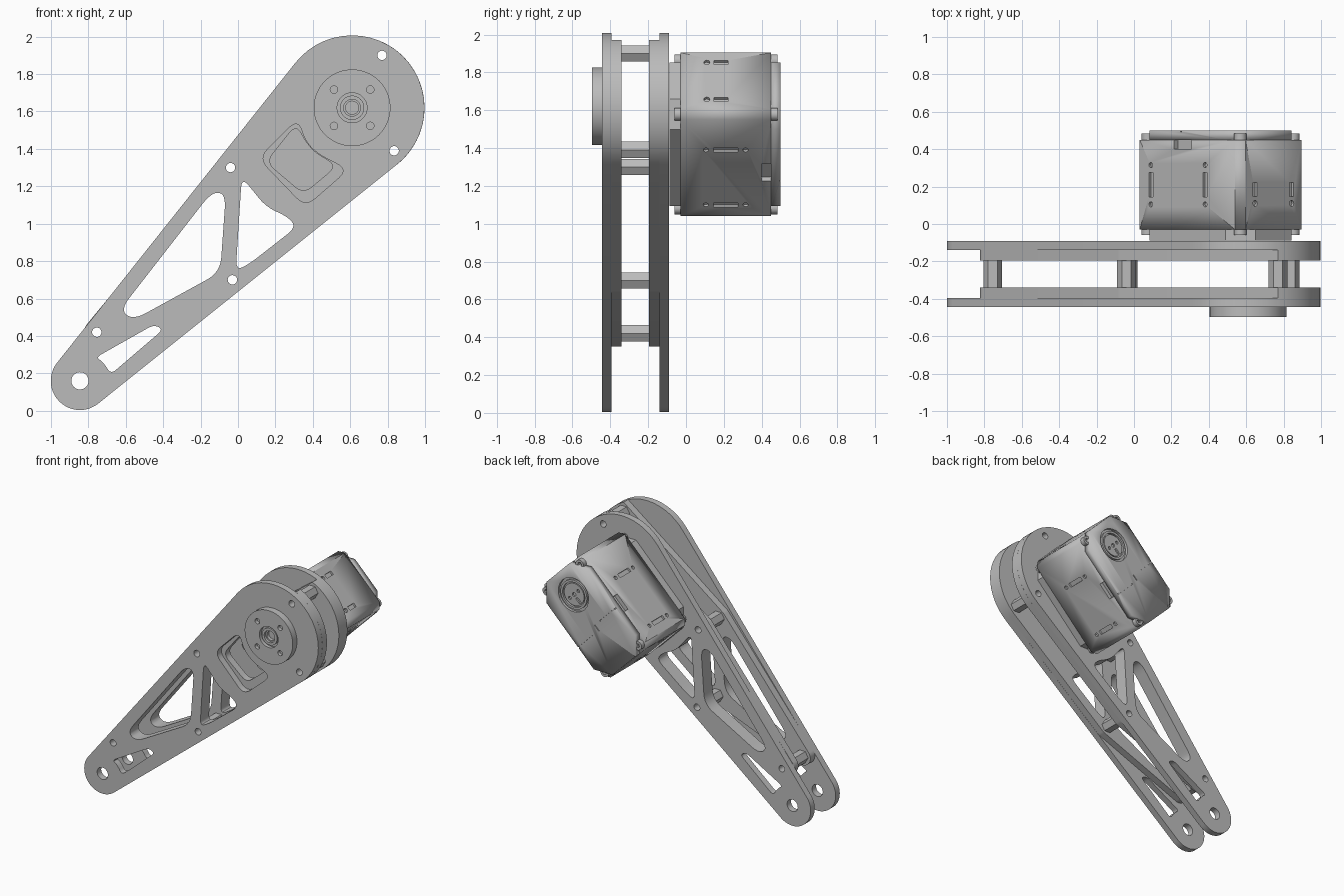
import bpy
import math
from mathutils import Vector, Matrix
from mathutils.geometry import convex_hull_2d

if "Cube" in bpy.data.objects:
    bpy.data.objects.remove(bpy.data.objects["Cube"])

grey = bpy.data.materials.new("plain grey")
grey.use_nodes = True
COLOUR = (0.5, 0.5, 0.5, 1)
grey.diffuse_color = COLOUR
grey.node_tree.nodes["Principled BSDF"].inputs["Base Color"].default_value = COLOUR


def circle(x, z, r, start=0, end=360, n=48):
    step = math.radians(end - start) / n
    a = math.radians(start)
    return [Vector((x + r * math.cos(a + i * step), z + r * math.sin(a + i * step)))
            for i in range(n)]


def hull(*loops):
    pts = [p for loop in loops for p in loop]
    return [pts[i] for i in convex_hull_2d(pts)]


def rounded(corners, r, n=6):
    """Polygon with each corner replaced by a soft curve."""
    pts = [Vector(c) for c in corners]
    out = []
    for i, p in enumerate(pts):
        a, b = pts[i - 1] - p, pts[(i + 1) % len(pts)] - p
        a = p + a.normalized() * min(r, a.length * 0.48)
        b = p + b.normalized() * min(r, b.length * 0.48)
        for k in range(n + 1):
            t = k / n
            out.append(a * (1 - t) ** 2 + p * 2 * t * (1 - t) + b * t * t)
    return out


def finish(obj, smooth=True):
    obj.data.materials.clear()
    obj.data.materials.append(grey)
    if smooth:
        bpy.ops.object.select_all(action="DESELECT")
        obj.select_set(True)
        bpy.context.view_layer.objects.active = obj
        bpy.ops.object.shade_smooth_by_angle(angle=math.radians(30))
    return obj


def slab(name, y0, y1, outline, holes=()):
    """Flat outline with holes, extruded from y0 to y1."""
    curve = bpy.data.curves.new(name, "CURVE")
    curve.dimensions = "2D"
    curve.fill_mode = "BOTH"
    curve.extrude = (y1 - y0) / 2
    for loop in (outline, *holes):
        sp = curve.splines.new("POLY")
        sp.points.add(len(loop) - 1)
        for pt, co in zip(sp.points, loop):
            pt.co = (co[0], co[1], 0, 1)
        sp.use_cyclic_u = True
    tmp = bpy.data.objects.new("tmp", curve)
    bpy.context.collection.objects.link(tmp)
    bpy.context.view_layer.update()
    mesh = bpy.data.meshes.new_from_object(
        tmp.evaluated_get(bpy.context.evaluated_depsgraph_get()))
    bpy.data.objects.remove(tmp)
    mesh.transform(Matrix.Translation((0, (y0 + y1) / 2, 0)) @ Matrix.Rotation(math.pi / 2, 4, "X"))
    obj = bpy.data.objects.new(name, mesh)
    bpy.context.collection.objects.link(obj)
    return finish(obj)


# Key positions in the side plane
FOOT, AXIS = (-0.845, 0.16), (0.61, 1.62)
POSTS = [(-0.755, 0.42), (-0.04, 1.3), (-0.03, 0.7), (0.77, 1.9), (0.835, 1.39)]

# Arm plates: outer skin plus a thicker inner layer
skin = hull(circle(*FOOT, 0.156), circle(*AXIS, 0.387), circle(0.63, 1.84, 0.16),
            circle(0.09, 1.175, 0.25))
core = hull(circle(*POSTS[0], 0.068), circle(*POSTS[1], 0.06), circle(*POSTS[2], 0.067),
            circle(*AXIS, 0.387, -52, 68))
big_window = rounded([(-0.63, 0.54), (-0.14, 1.17), (-0.065, 1.16), (-0.095, 0.74),
                      (-0.56, 0.485)], 0.08)
side_window = rounded([(0.02, 1.25), (-0.012, 0.75), (0.06, 0.785), (0.31, 0.98),
                       (0.27, 1.035), (0.15, 1.09)], 0.06)
outer_window = rounded([(0.32, 1.56), (0.11, 1.35), (0.36, 1.09), (0.59, 1.29),
                        (0.43, 1.37), (0.36, 1.44)], 0.07)
inner_window = rounded([(0.31, 1.53), (0.15, 1.33), (0.35, 1.16), (0.53, 1.31),
                        (0.41, 1.38), (0.36, 1.44)], 0.06)
foot_slot = rounded([(-0.76, 0.285), (-0.45, 0.46), (-0.40, 0.435), (-0.68, 0.195),
                     (-0.72, 0.26)], 0.035)
bolt_holes = [circle(*p, 0.025, n=24) for p in POSTS]
truss = [big_window, side_window, *bolt_holes]
pivot = circle(*FOOT, 0.046, n=32)

for side, outer, sign in (("front", -0.445, 1), ("back", -0.09, -1)):
    ys = [outer, outer + sign * 0.05, outer + sign * 0.105]
    slab(side + "_plate_skin", *sorted(ys[:2]), skin, [*truss, outer_window, foot_slot, pivot])
    slab(side + "_plate_core", *sorted(ys[1:]), core, [*truss, inner_window])

# Hexagonal spacer posts
for i, p in enumerate(POSTS):
    slab(f"spacer_post_{i + 1}", -0.342, -0.193, circle(*p, 0.05, n=6),
         [circle(*p, 0.025, n=24)])

# Round output flange
screws = [circle(AXIS[0] + sx * 0.097, AXIS[1] + sz * 0.097, 0.02, n=20)
          for sx in (-1, 1) for sz in (-1, 1)]
slab("flange_face", -0.497, -0.47, circle(*AXIS, 0.205, n=64), [circle(*AXIS, 0.08), *screws])
slab("flange_base", -0.47, -0.445, circle(*AXIS, 0.205, n=64), [circle(*AXIS, 0.035)])
slab("flange_collar", -0.488, -0.47, circle(*AXIS, 0.065), [circle(*AXIS, 0.045)])

# Motor frame: local x along the case, y its depth, z across it
MOTOR = Matrix.Translation((0.4625, 0, 1.4725)) @ Matrix.Rotation(-math.pi / 4, 4, "Y")
HX, HZ = 0.4, 0.25


def case_outline(c):
    """Rectangle with corners cut by c."""
    pts = [(HX, HZ - c), (HX - c, HZ), (c - HX, HZ), (-HX, HZ - c),
           (-HX, c - HZ), (c - HX, -HZ), (HX - c, -HZ), (HX, c - HZ)]
    return pts


cutters = []


def cut_box(x, y, z, sx, sy, sz):
    bpy.ops.mesh.primitive_cube_add(size=1)
    o = bpy.context.object
    o.data.transform(Matrix.Translation((x, y, z)) @ Matrix.Diagonal((sx, sy, sz, 1)))
    cutters.append(o)


def cut_round(x, y, z, r, depth, axis):
    bpy.ops.mesh.primitive_cylinder_add(vertices=20, radius=r, depth=depth)
    o = bpy.context.object
    turn = {"X": Matrix.Rotation(math.pi / 2, 4, "Y"), "Y": Matrix.Rotation(math.pi / 2, 4, "X"),
            "Z": Matrix.Identity(4)}[axis]
    o.data.transform(Matrix.Translation((x, y, z)) @ turn)
    cutters.append(o)


def carve(obj):
    """Cut all collected cutters out of obj, then discard them."""
    for c in cutters:
        c.hide_render = True
        mod = obj.modifiers.new("cut", "BOOLEAN")
        mod.object = c
        mod.solver = "EXACT"
    bpy.context.view_layer.update()
    obj.data = bpy.data.meshes.new_from_object(
        obj.evaluated_get(bpy.context.evaluated_depsgraph_get()))
    obj.modifiers.clear()
    for c in cutters:
        bpy.data.objects.remove(c)
    cutters.clear()


# Motor case: middle body with slotted sides
body = slab("motor_body", -0.03, 0.45, case_outline(0.039))
for s in (-1, 1):
    for x in (-0.277, 0.133):
        cut_box(x, 0.21, s * HZ, 0.03, 0.13, 0.03)
        for y in (0.105, 0.315):
            cut_round(x, y, s * HZ, 0.014, 0.03, "Z")
    cut_box(-0.035, 0.43, s * HZ, 0.13, 0.06, 0.06)
    for z in (-0.138, 0.138):
        cut_box(s * HX, 0.185, z, 0.03, 0.075, 0.03)
        cut_round(s * HX, 0.11, z, 0.016, 0.03, "X")
carve(body)

# End caps with notched corners; the rear one has a dial recess and seams
front_cap = slab("motor_front_cap", -0.088, -0.03, case_outline(0.113))
rear_cap = slab("motor_rear_cap", 0.45, 0.5, case_outline(0.113))
cut_round(0.21, 0.5, 0, 0.13, 0.04, "Y")
cut_box(-0.05, 0.5, 0.16, 0.008, 0.014, 0.2)
cut_box(-0.10, 0.5, -0.16, 0.008, 0.014, 0.2)
cut_box(-0.075, 0.5, 0, 0.05, 0.014, 0.008)
carve(rear_cap)

# Dial inside the rear recess
dial_ring = slab("dial_ring", 0.478, 0.496, circle(0.21, 0, 0.112), [circle(0.21, 0, 0.095)])
dial = slab("dial_disc", 0.478, 0.492, circle(0.21, 0, 0.085),
            [circle(0.21, 0, 0.015, n=16), circle(0.21, 0.05, 0.012, n=16),
             circle(0.21, -0.05, 0.012, n=16),
             [(0.12 + 0.015, -0.01), (0.18, -0.01), (0.18, 0.01), (0.12 + 0.015, 0.01)]])
parts = [body, front_cap, rear_cap, dial_ring, dial]

# Corner screws in the notches
for i, (sx, sz) in enumerate([(-1, -1), (-1, 1), (1, -1), (1, 1)]):
    x, z = sx * (HX - 0.05), sz * (HZ - 0.05)
    for end, y0, y1 in (("front", -0.06, -0.03), ("rear", 0.45, 0.485)):
        parts.append(slab(f"{end}_corner_screw_{i + 1}", y0, y1, circle(x, z, 0.034, n=24),
                          [circle(x, z, 0.017, n=6)]))

for p in parts:
    p.data.transform(MOTOR)
    finish(p, p not in (body, front_cap, rear_cap))
